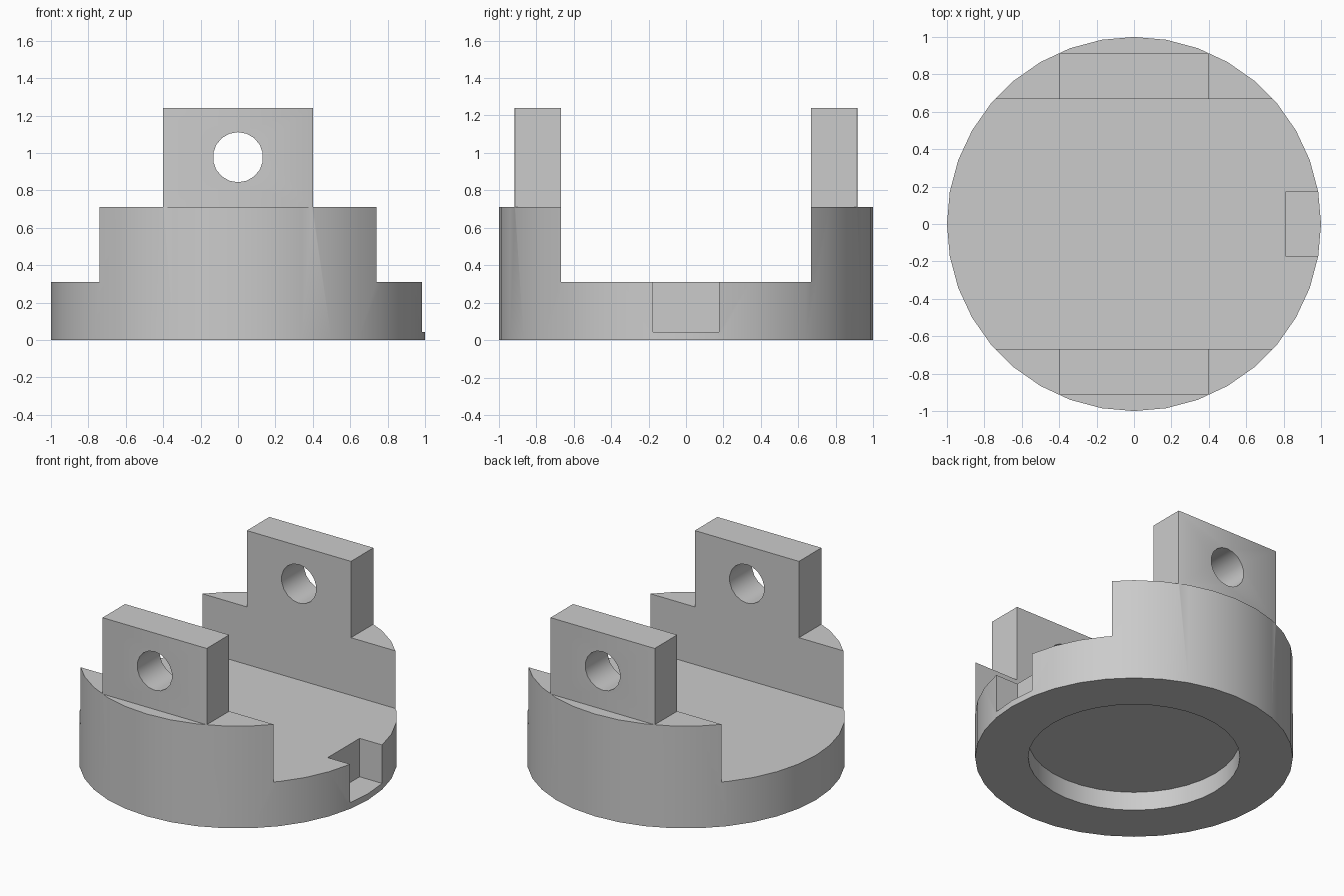
import bpy
import math

if "Cube" in bpy.data.objects:
    bpy.data.objects.remove(bpy.data.objects["Cube"], do_unlink=True)

TOP, SHOULDER, FLOOR = 1.24, 0.71, 0.31   # lug top, wall top, channel floor
WALL_IN, LUG_OUT, LUG_HALF = 0.668, 0.915, 0.40
ABOVE = 1.6

grey = bpy.data.materials.new("plain grey")
grey.use_nodes = True
colour = (0.6, 0.6, 0.6, 1)
grey.diffuse_color = colour
grey.node_tree.nodes["Principled BSDF"].inputs["Base Color"].default_value = colour


def cylinder(name, radius, z0, z1, sides):
    bpy.ops.mesh.primitive_cylinder_add(vertices=sides, radius=radius, depth=z1 - z0,
                                        location=(0, 0, (z0 + z1) / 2))
    ob = bpy.context.object
    ob.name = name
    return ob


def box(name, low, high):
    centre = [(a + b) / 2 for a, b in zip(low, high)]
    bpy.ops.mesh.primitive_cube_add(size=1, location=centre)
    ob = bpy.context.object
    ob.name = name
    ob.scale = [b - a for a, b in zip(low, high)]
    return ob


def cut(target, cutter):
    cutter.hide_render = True
    mod = target.modifiers.new(cutter.name, "BOOLEAN")
    mod.operation = "DIFFERENCE"
    mod.solver = "EXACT"
    mod.object = cutter
    bpy.ops.object.select_all(action="DESELECT")
    target.select_set(True)
    bpy.context.view_layer.objects.active = target
    bpy.ops.object.modifier_apply(modifier=mod.name)
    bpy.data.objects.remove(cutter, do_unlink=True)


# Round body, full height
body = cylinder("clevis_base", 1, 0, TOP, 36)
body.data.materials.append(grey)

# Wide channel between the two walls
cut(body, box("channel", (-2, -WALL_IN, FLOOR), (2, WALL_IN, ABOVE)))

# Trim the walls above the shoulder down to two upright lugs
for side in (-1, 1):
    xs = sorted((side * LUG_HALF, side * 2))
    ys = sorted((side * LUG_OUT, side * 2))
    cut(body, box("lug_side", (xs[0], -2, SHOULDER), (xs[1], 2, ABOVE)))
    cut(body, box("lug_back", (-2, ys[0], SHOULDER), (2, ys[1], ABOVE)))

# Pin hole through both lugs
pin = cylinder("pin_hole", 0.134, -1.5, 1.5, 18)
pin.rotation_euler.x = math.pi / 2
pin.location.z = 0.977
cut(body, pin)

# Notch in the left rim
cut(body, box("rim_notch", (0.812, -0.175, 0.043), (2, 0.175, 0.5)))

# Shallow round recess underneath
cut(body, cylinder("bottom_recess", 0.666, -0.5, 0.13, 36))

# Smooth curved walls, crisp edges
bpy.ops.object.select_all(action="DESELECT")
body.select_set(True)
bpy.context.view_layer.objects.active = body
bpy.ops.object.transform_apply(location=True, rotation=True, scale=True)
bpy.ops.object.shade_smooth_by_angle(angle=math.radians(30))
